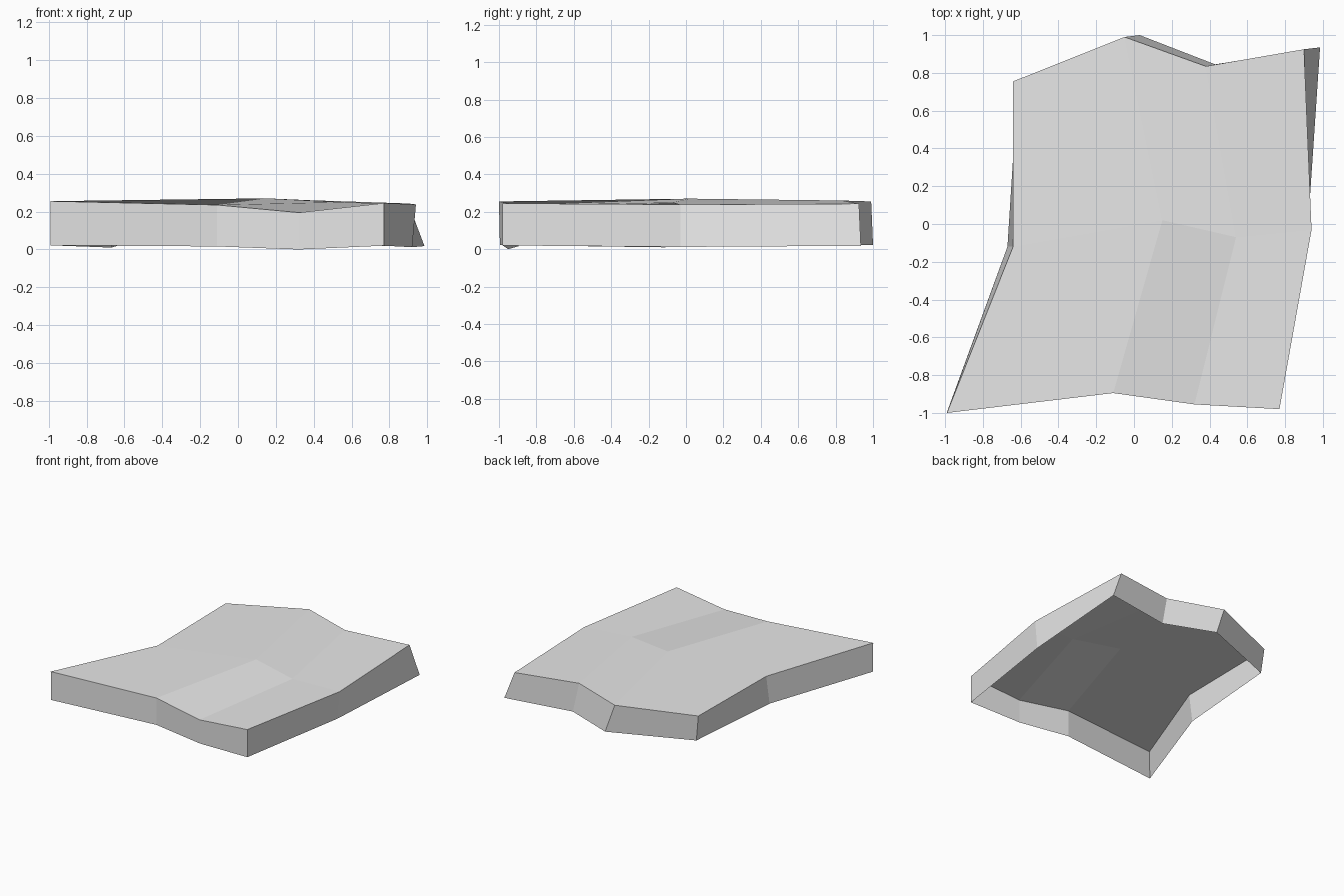
import bpy, bmesh

cube = bpy.data.objects.get("Cube")
if cube:
    bpy.data.objects.remove(cube, do_unlink=True)

# Plain stone grey
grey = bpy.data.materials.new("stone_grey")
grey.use_nodes = True
colour = (0.8, 0.8, 0.8, 1)
grey.diffuse_color = colour
grey.node_tree.nodes["Principled BSDF"].inputs["Base Color"].default_value = colour

# Uneven top: three rows from front to back, left to right
rows = [
    [(-0.99, -1.0, 0.255), (-0.11, -0.895, 0.235), (0.32, -0.955, 0.195), (0.77, -0.98, 0.245)],
    [(-0.64, -0.12, 0.225), (0.15, 0.02, 0.27), (0.54, -0.07, 0.25), (0.94, -0.03, 0.238)],
    [(-0.64, 0.755, 0.235), (-0.05, 0.99, 0.255), (0.38, 0.835, 0.26), (0.90, 0.925, 0.243)],
]

# Lower rim, counter-clockwise from the front corner at -x
rim = [
    (-0.99, -0.995, 0.022), (-0.11, -0.895, 0.016), (0.32, -0.95, 0.0), (0.77, -0.98, 0.02),
    (0.92, -0.03, 0.012), (0.985, 0.935, 0.018),
    (0.43, 0.845, 0.02), (0.03, 1.0, 0.022), (-0.615, 0.745, 0.025),
    (-0.67, -0.12, 0.01),
]

bm = bmesh.new()
grid = [[bm.verts.new(p) for p in row] for row in rows]
for low, high in zip(grid, grid[1:]):
    for i in range(len(low) - 1):
        bm.faces.new((low[i], low[i + 1], high[i + 1], high[i]))

# Side walls around the open underside
edge = grid[0] + [grid[1][-1]] + grid[2][::-1] + [grid[1][0]]
foot = [bm.verts.new(p) for p in rim]
for i in range(len(edge)):
    j = (i + 1) % len(edge)
    bm.faces.new((foot[i], foot[j], edge[j], edge[i]))

mesh = bpy.data.meshes.new("ground_slab")
bm.to_mesh(mesh)
bm.free()
mesh.materials.append(grey)
slab = bpy.data.objects.new("ground_slab", mesh)
bpy.context.collection.objects.link(slab)
